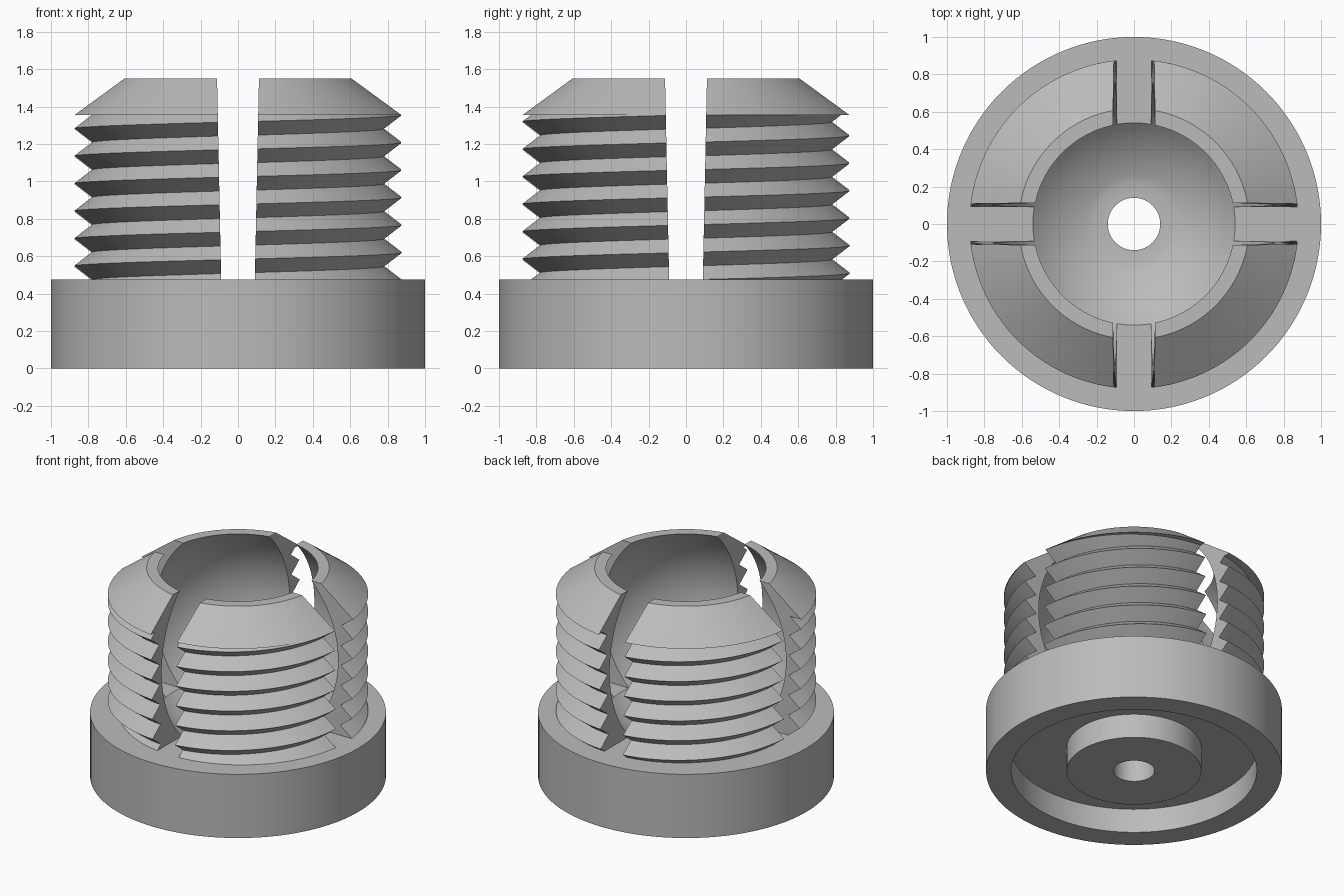
import bpy, bmesh, math

cube = bpy.data.objects.get("Cube")
if cube:
    bpy.data.objects.remove(cube)

BASE_TOP, THREAD_TOP, TOP = 0.475, 1.355, 1.55
CREST, ROOT, PITCH = 0.88, 0.785, 0.147
BALL_Z, BALL_R = 1.012, 0.762

grey = bpy.data.materials.new("plain grey")
grey.use_nodes = True
grey.diffuse_color = (0.5, 0.5, 0.5, 1)
grey.node_tree.nodes["Principled BSDF"].inputs["Base Color"].default_value = (0.5, 0.5, 0.5, 1)


def finish(name, bm):
    bmesh.ops.remove_doubles(bm, verts=bm.verts, dist=1e-5)
    bmesh.ops.dissolve_degenerate(bm, edges=bm.edges, dist=1e-6)
    bmesh.ops.recalc_face_normals(bm, faces=bm.faces)
    mesh = bpy.data.meshes.new(name)
    bm.to_mesh(mesh)
    bm.free()
    mesh.materials.append(grey)
    obj = bpy.data.objects.new(name, mesh)
    bpy.context.collection.objects.link(obj)
    bpy.ops.object.select_all(action="DESELECT")
    obj.select_set(True)
    bpy.context.view_layer.objects.active = obj
    bpy.ops.object.shade_smooth_by_angle(angle=math.radians(25))


def bridge(bm, a, b):
    for i in range(len(a)):
        j = (i + 1) % len(a)
        bm.faces.new((a[i], a[j], b[j], b[i]))


def socket_arc(z_from, z_to, steps):
    """Points down the wall of the ball socket."""
    start, end = (math.asin((z - BALL_Z) / BALL_R) for z in (z_from, z_to))
    angles = [start + (end - start) * i / steps for i in range(steps + 1)]
    return [(BALL_R * math.cos(a), BALL_Z + BALL_R * math.sin(a)) for a in angles]


# Round base: underside recess, central boss, through hole and socket bowl
def make_base(segments=128):
    hole, floor = 0.14, 0.283
    profile = [(hole, 0), (0.455, 0), (0.455, 0.18), (0.83, 0.18), (0.83, 0),
               (1, 0), (1, BASE_TOP)]
    profile += socket_arc(BASE_TOP, floor, 10) + [(hole, floor)]
    bm = bmesh.new()
    rings = []
    for s in range(segments):
        t = math.tau * s / segments
        rings.append([bm.verts.new((r * math.cos(t), r * math.sin(t), z)) for r, z in profile])
    for s in range(segments):
        bridge(bm, rings[s], rings[(s + 1) % segments])
    finish("base", bm)


def thread_radius(z, t):
    phase = ((z - THREAD_TOP) / PITCH - t / math.tau) % 1
    return ROOT + (CREST - ROOT) * abs(2 * phase - 1)


def jaw_profile(t):
    """Closed outline of a jaw at angle t: thread, cone, rim, socket."""
    points = []
    for k in range(-20, 3):
        z = THREAD_TOP + PITCH * (k / 2 + t / math.tau)
        z = min(max(z, BASE_TOP), THREAD_TOP)
        points.append((thread_radius(z, t), z))
    points += [(CREST, THREAD_TOP), (0.617, TOP)]
    return points + socket_arc(TOP, BASE_TOP, 24)


# Four threaded jaws parted by slots that widen slightly upward
def make_jaw(name, quarter, steps=36):
    bm = bmesh.new()
    columns = []
    for s in range(steps + 1):
        u = s / steps
        inset = math.asin(0.1 / CREST)
        nominal = quarter * math.pi / 2 + inset + u * (math.pi / 2 - 2 * inset)
        column = []
        for r, z in jaw_profile(nominal):
            half_slot = 0.09 + 0.022 * (z - BASE_TOP) / (TOP - BASE_TOP)
            edge = math.asin(half_slot / r)
            t = quarter * math.pi / 2 + edge + u * (math.pi / 2 - 2 * edge)
            column.append(bm.verts.new((r * math.cos(t), r * math.sin(t), z)))
        columns.append(column)
    for a, b in zip(columns, columns[1:]):
        bridge(bm, a, b)
    bm.faces.new(columns[0])
    bm.faces.new(columns[-1])
    finish(name, bm)


make_base()
for quarter, place in enumerate(("back_left", "back_right", "front_right", "front_left")):
    make_jaw(place + "_jaw", quarter)
